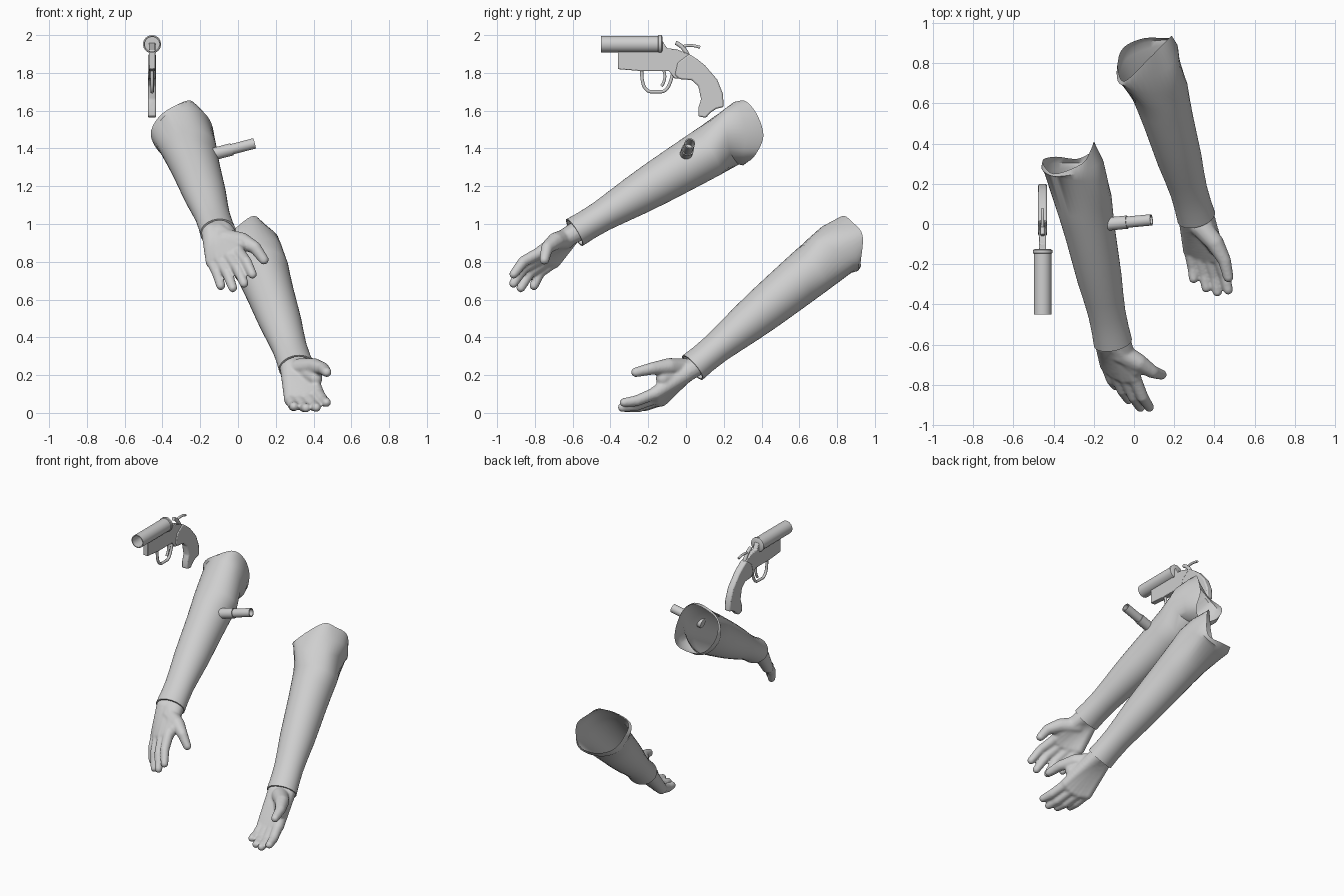
import bpy, bmesh, math
from mathutils import Vector

cube = bpy.data.objects.get("Cube")
if cube:
    bpy.data.objects.remove(cube, do_unlink=True)

SHADE = (0.62, 0.62, 0.62, 1)
grey = bpy.data.materials.new("plain_grey")
grey.use_nodes = True
grey.diffuse_color = SHADE
grey.node_tree.nodes["Principled BSDF"].inputs["Base Color"].default_value = SHADE


def finish(bm, name, angle=40):
    bmesh.ops.recalc_face_normals(bm, faces=bm.faces[:])
    mesh = bpy.data.meshes.new(name)
    bm.to_mesh(mesh)
    bm.free()
    mesh.materials.append(grey)
    mesh.shade_smooth()
    mesh.set_sharp_from_angle(angle=math.radians(angle))
    ob = bpy.data.objects.new(name, mesh)
    bpy.context.collection.objects.link(ob)
    return ob


def loft(bm, rings, cap=False):
    """Skin a list of closed rings of points."""
    rows = [[bm.verts.new(p) for p in ring] for ring in rings]
    n = len(rows[0])
    for a, b in zip(rows, rows[1:]):
        for i in range(n):
            j = (i + 1) % n
            bm.faces.new((a[i], a[j], b[j], b[i]))
    if cap:
        bm.faces.new(rows[0])
        bm.faces.new(rows[-1])


def frame(d):
    u = d.cross(Vector((0, 0, 1))).normalized()
    return u, u.cross(d)


def turned(name, start, direction, profile, segments=24):
    """Round part from (distance, radius) pairs along an axis."""
    start, d = Vector(start), Vector(direction).normalized()
    u, v = frame(d)
    angles = [math.tau * i / segments for i in range(segments)]
    rings = [[start + d * t + (u * math.cos(a) + v * math.sin(a)) * r for a in angles]
             for t, r in profile]
    bm = bmesh.new()
    loft(bm, rings, cap=True)
    finish(bm, name)


def plate(name, x, thick, outline, bevel):
    """Side outline in y, z given a thickness in x."""
    bm = bmesh.new()
    loft(bm, [[(x + s * thick / 2, y, z) for y, z in outline] for s in (-1, 1)], cap=True)
    ob = finish(bm, name, 35)
    mod = ob.modifiers.new("soft_edges", 'BEVEL')
    mod.width, mod.segments = bevel, 2


def rod(name, x, points, radius):
    """Bent round rod through y, z points."""
    cu = bpy.data.curves.new(name, 'CURVE')
    cu.dimensions = '3D'
    cu.bevel_depth, cu.bevel_resolution, cu.use_fill_caps = radius, 3, True
    sp = cu.splines.new('NURBS')
    sp.points.add(len(points) - 1)
    for p, (y, z) in zip(sp.points, points):
        p.co = (x, y, z, 1)
    sp.use_endpoint_u, sp.order_u = True, 3
    cu.materials.append(grey)
    ob = bpy.data.objects.new(name, cu)
    bpy.context.collection.objects.link(ob)


def round_ring(controls, steps=5):
    """Smooth closed ring through control points."""
    pts, ring = [Vector(p) for p in controls], []
    n = len(pts)
    for i in range(n):
        a, b, c, d = (pts[(i + k) % n] for k in (-1, 0, 1, 2))
        for s in range(steps):
            t = s / steps
            ring.append(b + (c - a) * (t / 2) + (a * 2 - b * 5 + c * 4 - d) * (t * t / 2)
                        + (b * 3 - a - c * 3 + d) * (t ** 3 / 2))
    return ring


# Sleeve stations: position along arm, half width, half height
SLEEVE = [(0.2, 0.075, 0.065), (0.0, 0.085, 0.073), (0.0, 0.096, 0.083), (0.07, 0.093, 0.08),
          (0.16, 0.093, 0.083), (0.25, 0.1, 0.093), (0.36, 0.111, 0.106), (0.48, 0.118, 0.117),
          (0.6, 0.125, 0.125), (0.7, 0.133, 0.131), (0.79, 0.142, 0.136)]


def sleeve(name, wrist, top, seam, rim):
    """Tapering open sleeve with a creased elbow flap above the seam."""
    wrist, top = Vector(wrist), Vector(top)
    axis = top - wrist
    u, v = frame(axis.normalized())
    angles = [math.tau * i / 40 for i in range(40)]
    rings = [[wrist + axis * t + u * math.cos(a) * w + v * math.sin(a) * h for a in angles]
             for t, w, h in SLEEVE]
    seam, rim = round_ring(seam), round_ring(rim)
    middle = [a.lerp(b, 0.5) + (a.lerp(b, 0.5) - top).normalized() * 0.012
              for a, b in zip(seam, rim)]
    bm = bmesh.new()
    loft(bm, rings + [seam, middle, rim])
    finish(bm, name, 40)


def chain(bm, points, radii, steps=10):
    """Overlapping balls along a path."""
    pts = [Vector(p) for p in points]
    for k in range(len(pts) - 1):
        for i in range(steps + 1):
            f = i / steps
            r = radii[k] * (1 - f) + radii[k + 1] * f
            ret = bmesh.ops.create_icosphere(bm, subdivisions=2, radius=r)
            bmesh.ops.translate(bm, verts=ret["verts"], vec=pts[k].lerp(pts[k + 1], f))


def hand(name, wrist, top, knuckles, tips, thumb, bend):
    """Palm, four fingers and thumb fused into one smooth skin."""
    wrist, bend = Vector(wrist), Vector(bend)
    d = (Vector(top) - wrist).normalized()
    u = frame(d)[0]
    knuckles = [Vector(k) for k in knuckles]
    bm = bmesh.new()
    for i in range(7):
        k = knuckles[i // 2].lerp(knuckles[(i + 1) // 2], 0.5)
        root = wrist + u * (i - 3) * 0.013
        chain(bm, [root + d * 0.1, root, k], [0.048, 0.053, 0.038], 12)
    for k, t in zip(knuckles, tips):
        t = Vector(t)
        chain(bm, [k, k.lerp(t, 0.5) + bend, t - (t - k).normalized() * 0.024],
              [0.034, 0.03, 0.025])
    chain(bm, thumb, [0.056, 0.047, 0.034, 0.027])
    web = Vector(thumb[1]).lerp(knuckles[3], 0.45)
    chain(bm, [wrist, web], [0.055, 0.04])
    ob = finish(bm, name, 180)
    mod = ob.modifiers.new("fuse", 'REMESH')
    mod.mode, mod.voxel_size, mod.use_smooth_shade = 'VOXEL', 0.007, True
    mod = ob.modifiers.new("relax", 'SMOOTH')
    mod.factor, mod.iterations = 0.5, 8


# Right arm, palm down
wrist, top = (-0.105, -0.59, 0.955), (-0.29, 0.30, 1.49)
sleeve("right_sleeve", wrist, top,
       [(-0.13, 0.215, 1.49), (-0.18, 0.215, 1.59), (-0.28, 0.215, 1.615), (-0.39, 0.235, 1.57),
        (-0.445, 0.25, 1.46), (-0.39, 0.27, 1.36), (-0.28, 0.28, 1.315), (-0.165, 0.235, 1.38)],
       [(-0.20, 0.41, 1.47), (-0.215, 0.37, 1.59), (-0.26, 0.30, 1.655), (-0.40, 0.25, 1.58),
        (-0.455, 0.315, 1.49), (-0.39, 0.335, 1.38), (-0.28, 0.325, 1.33), (-0.20, 0.37, 1.37)])
hand("right_hand", wrist, top,
     [(-0.135, -0.70, 0.80), (-0.095, -0.735, 0.81), (-0.045, -0.76, 0.83), (0.0, -0.76, 0.855)],
     [(-0.085, -0.82, 0.655), (-0.02, -0.89, 0.645), (0.04, -0.93, 0.67), (0.085, -0.93, 0.72)],
     [(-0.07, -0.64, 0.92), (0.02, -0.69, 0.91), (0.09, -0.735, 0.875), (0.137, -0.75, 0.81)],
     (0, -0.015, 0.015))

# Left arm, palm up
wrist, top = (0.31, 0.035, 0.24), (0.08, 0.83, 0.89)
sleeve("left_sleeve", wrist, top,
       [(0.23, 0.79, 0.865), (0.205, 0.69, 0.915), (0.08, 0.645, 0.92), (-0.055, 0.69, 0.91),
        (-0.07, 0.74, 0.82), (-0.04, 0.82, 0.76), (0.06, 0.87, 0.74), (0.19, 0.89, 0.78)],
       [(0.185, 0.935, 0.94), (0.13, 0.88, 1.01), (0.07, 0.82, 1.04), (-0.05, 0.71, 0.94),
        (-0.08, 0.80, 0.87), (-0.05, 0.88, 0.81), (0.05, 0.925, 0.78), (0.17, 0.925, 0.80)])
hand("left_hand", wrist, top,
     [(0.28, -0.13, 0.07), (0.325, -0.15, 0.068), (0.375, -0.16, 0.08), (0.42, -0.16, 0.105)],
     [(0.30, -0.295, 0.028), (0.365, -0.34, 0.02), (0.42, -0.36, 0.022), (0.475, -0.35, 0.048)],
     [(0.33, -0.01, 0.235), (0.40, -0.09, 0.245), (0.45, -0.18, 0.235), (0.47, -0.265, 0.215)],
     (0.005, -0.005, -0.012))

# Cartridge with stepped case and hollow mouth
turned("cartridge", (-0.13, 0.0, 1.37), (0.21, 0.02, 0.055),
       [(0, 0.033), (0.1, 0.033), (0.1, 0.028), (0.225, 0.028), (0.225, 0.022), (0.12, 0.022)])

# Pistol barrel, breech ring and frame
GX = -0.455
turned("pistol_barrel", (GX, -0.13, 1.952), (0, -1, 0),
       [(0, 0.044), (0.32, 0.044), (0.32, 0.038), (0.05, 0.038)], 32)
turned("breech_ring", (GX, -0.125, 1.952), (0, -1, 0),
       [(0, 0.04), (0.005, 0.048), (0.02, 0.048), (0.023, 0.044)], 32)
plate("pistol_frame", GX, 0.034,
      [(-0.36, 1.92), (-0.36, 1.82), (-0.24, 1.81), (-0.09, 1.81), (-0.06, 1.77), (0.0, 1.77),
       (0.05, 1.85), (0.015, 1.90), (-0.05, 1.925), (-0.10, 1.93), (-0.125, 1.97)], 0.004)
plate("pistol_grip", GX, 0.044,
      [(0.016, 1.90), (0.06, 1.872), (0.10, 1.84), (0.165, 1.765), (0.195, 1.69), (0.20, 1.62),
       (0.16, 1.61), (0.13, 1.59), (0.105, 1.562), (0.065, 1.57), (0.065, 1.615), (0.08, 1.66),
       (0.065, 1.73), (0.03, 1.762), (-0.035, 1.767), (-0.06, 1.79), (-0.045, 1.855)], 0.008)

# Trigger guard, trigger and hammer
rod("trigger_guard", GX, [(-0.235, 1.82), (-0.235, 1.75), (-0.205, 1.70), (-0.16, 1.70),
                          (-0.11, 1.70), (-0.08, 1.75), (-0.07, 1.80)], 0.009)
rod("trigger", GX, [(-0.12, 1.82), (-0.10, 1.77), (-0.13, 1.73)], 0.008)
rod("hammer", GX, [(0.01, 1.89), (-0.01, 1.94), (-0.055, 1.96)], 0.012)
rod("hammer_spur", GX, [(-0.03, 1.935), (0.02, 1.955), (0.075, 1.935)], 0.008)
